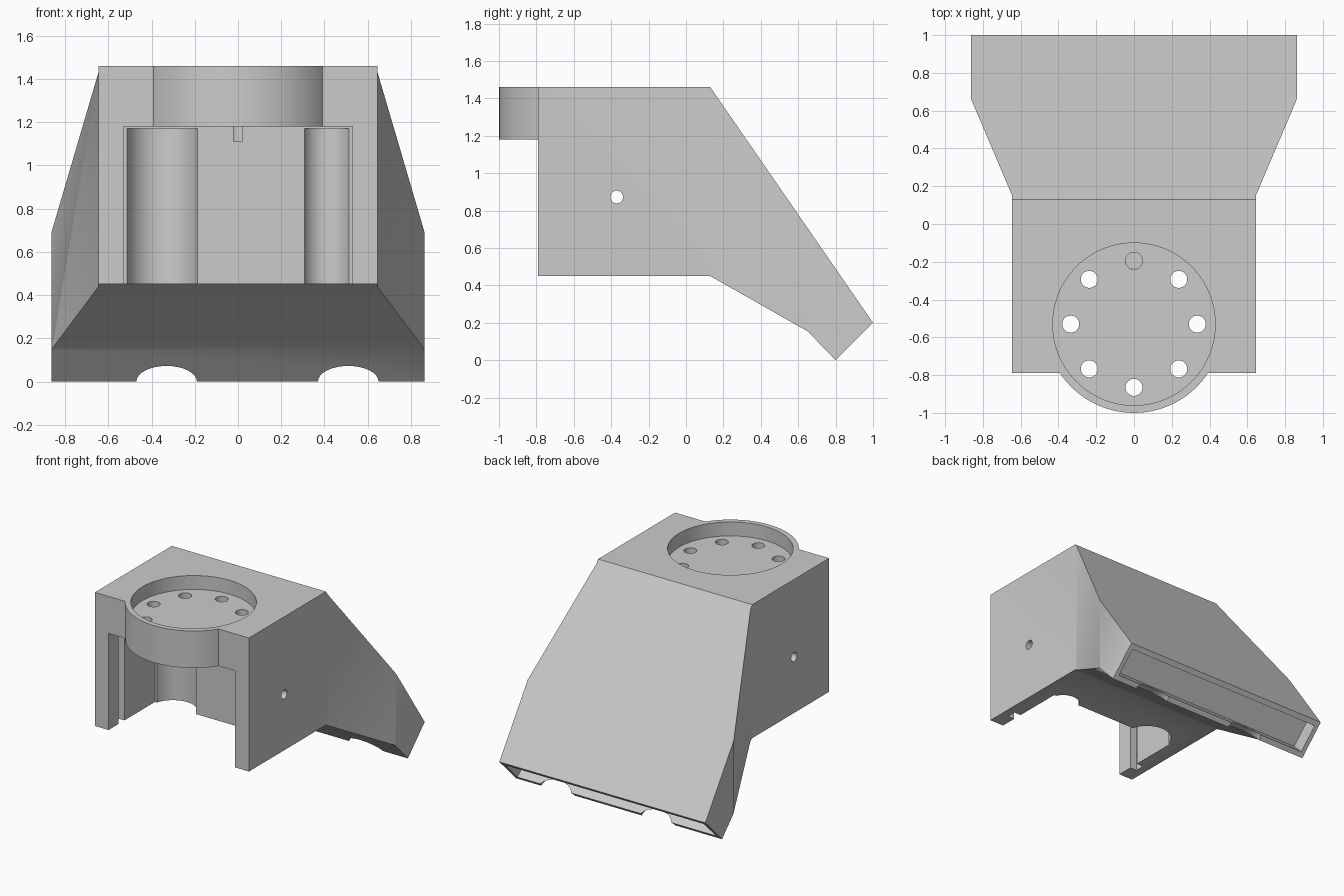
import bpy, bmesh
from math import pi, sin, cos, radians
from mathutils import Matrix

if "Cube" in bpy.data.objects:
    bpy.data.objects.remove(bpy.data.objects["Cube"])


def finish(bm, name):
    bmesh.ops.recalc_face_normals(bm, faces=bm.faces)
    mesh = bpy.data.meshes.new(name)
    bm.to_mesh(mesh)
    bm.free()
    ob = bpy.data.objects.new(name, mesh)
    bpy.context.collection.objects.link(ob)
    return ob


def prism(name, points, offset):
    """Closed polygon swept along offset."""
    bm = bmesh.new()
    face = bm.faces.new([bm.verts.new(p) for p in points])
    ext = bmesh.ops.extrude_face_region(bm, geom=[face])
    bmesh.ops.translate(bm, vec=offset, verts=[g for g in ext["geom"] if isinstance(g, bmesh.types.BMVert)])
    return finish(bm, name)


def box(name, x, y, z):
    return prism(name, [(x[0], y[0], z[0]), (x[1], y[0], z[0]), (x[1], y[1], z[0]), (x[0], y[1], z[0])],
                 (0, 0, z[1] - z[0]))


def cylinder(name, center, radius, depth, axis="Z", sides=32):
    rot = {"X": Matrix.Rotation(pi / 2, 4, "Y"), "Y": Matrix.Rotation(pi / 2, 4, "X"), "Z": Matrix()}[axis]
    bm = bmesh.new()
    bmesh.ops.create_cone(bm, cap_ends=True, segments=sides, radius1=radius, radius2=radius, depth=depth,
                          matrix=Matrix.Translation(center) @ rot)
    return finish(bm, name)


def boolean(target, tool, op="DIFFERENCE"):
    tool.hide_render = True
    mod = target.modifiers.new(op, "BOOLEAN")
    mod.operation, mod.object, mod.solver = op, tool, "EXACT"
    bpy.context.view_layer.objects.active = target
    bpy.ops.object.modifier_apply(modifier=mod.name)
    bpy.data.objects.remove(tool)


# Housing and chute: side profile trimmed by the flared plan outline
side = [(-.79, .45), (.13, .45), (.65, .155), (.80, 0), (1, .2), (.13, 1.46), (-.79, 1.46)]
housing = prism("housing_with_chute", [(-1, y, z) for y, z in side], (2, 0, 0))
half = [(.645, -1.2), (.645, .15), (.862, .66), (.862, 1.2)]
plan = half + [(-x, y) for x, y in reversed(half)]
boolean(housing, prism("plan_outline", [(x, y, -.5) for x, y in plan], (0, 0, 2.5)), "INTERSECT")

# Round mounting boss with a recessed floor
cy = -.53
boolean(housing, cylinder("boss", (0, cy, 1.305), .47, .31, sides=96), "UNION")
boolean(housing, box("front_cavity", (-.53, .53), (-1.3, -.235), (.2, 1.18)))
boolean(housing, cylinder("boss_recess", (0, cy, 1.555), .43, .4, sides=96))

# Ring of eight bolt holes
for i in range(8):
    a = i * pi / 4
    boolean(housing, cylinder("bolt_hole", (.335 * cos(a), cy + .335 * sin(a), 1.26), .045, .3))

# Hollows in the rear wall and grooves in the side walls of the cavity
for x, r in ((-.35, .17), (.41, .112)):
    boolean(housing, cylinder("wall_hollow", (x, -.28, .67), r, 1.0))
for s in (-1, 1):
    xs = sorted((s * .4, s * .585))
    boolean(housing, box("wall_groove", xs, (-.67, -.60), (.3, 1.15)))

# Cross pin hole through both side walls
boolean(housing, cylinder("pin_hole", (0, -.37, .873), .034, 2, "X"))

# Long outlet slot in the slanted end face
bm = bmesh.new()
bmesh.ops.create_cube(bm, size=1, matrix=Matrix.Translation((0, .9, .1))
                      @ Matrix.Rotation(radians(45), 4, "X") @ Matrix.Diagonal((1.66, .205, .22, 1)))
boolean(housing, finish(bm, "outlet_slot"))

# Two arched notches in the lower lip
for x in (-.33, .51):
    arch = [(x + .14 * cos(k * pi / 16), .5, .072 * sin(k * pi / 16)) for k in range(17)]
    arch += [(x - .14, .5, -.2), (x + .14, .5, -.2)]
    boolean(housing, prism("lip_notch", arch, (0, .8, 0)))

bpy.ops.object.select_all(action="DESELECT")
housing.select_set(True)
bpy.context.view_layer.objects.active = housing
bpy.ops.object.shade_smooth_by_angle(angle=radians(30))
